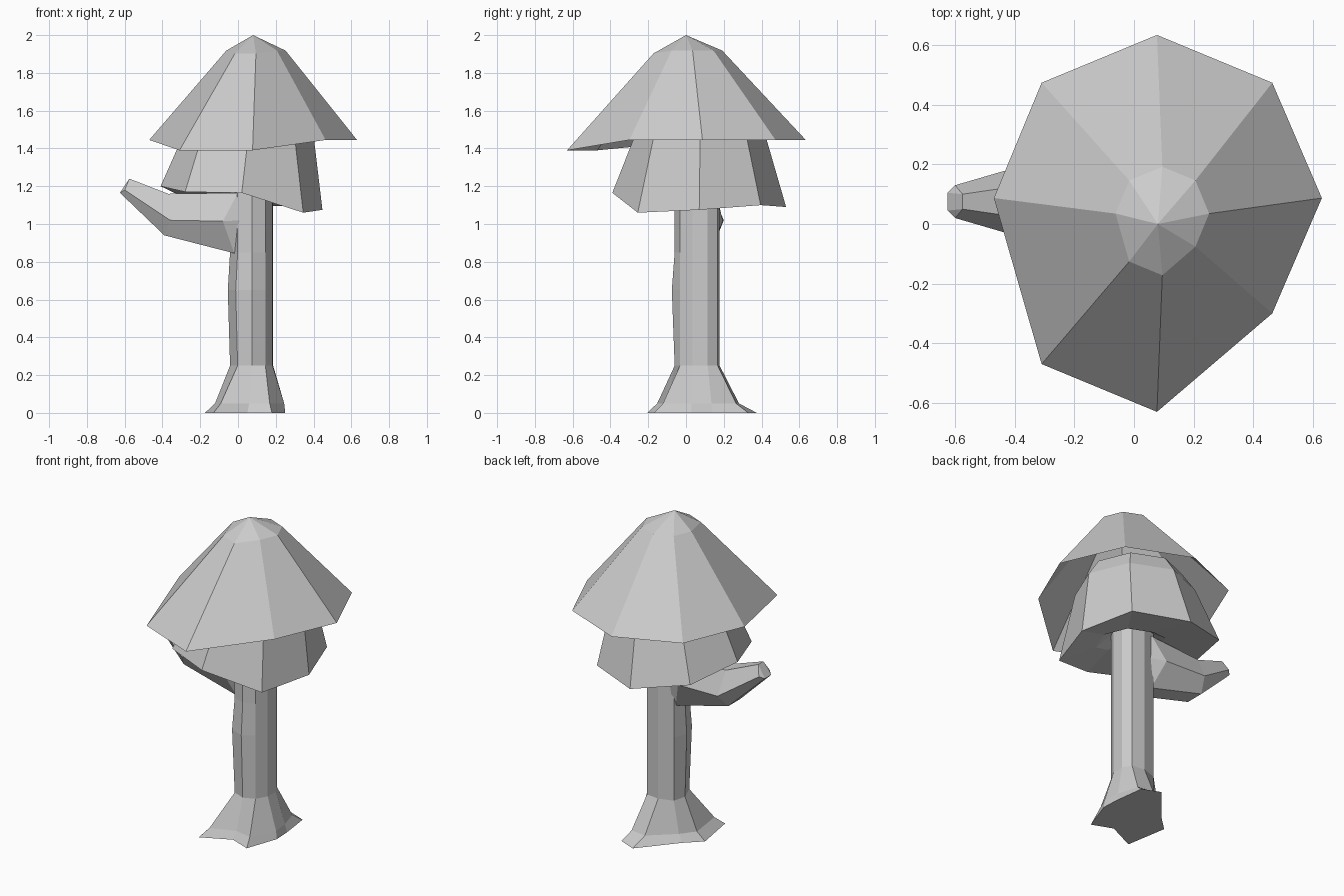
import bpy, bmesh, math
from mathutils import Vector

cube = bpy.data.objects.get("Cube")
if cube:
    bpy.data.objects.remove(cube, do_unlink=True)

grey = bpy.data.materials.new("plain_grey")
grey.use_nodes = True
colour = (0.6, 0.6, 0.6, 1)
grey.diffuse_color = colour
grey.node_tree.nodes["Principled BSDF"].inputs["Base Color"].default_value = colour


def ring(x, y, r, z, shifts={}):
    """Octagon starting at +x; z is a number or one height per corner."""
    pts = []
    for k in range(8):
        a = math.radians(45 * k)
        h = z[k] if isinstance(z, (list, tuple)) else z
        p = Vector((x + r * math.cos(a), y + r * math.sin(a), h))
        pts.append(p + Vector(shifts.get(k, (0, 0, 0))))
    return pts


def loft(name, rings, tip=None, closed=True):
    """Skin a stack of rings; the top may end in a point, the bottom may stay open."""
    bm = bmesh.new()
    loops = [[bm.verts.new(p) for p in r] for r in rings]
    n = len(loops[0])
    for low, high in zip(loops, loops[1:]):
        for i in range(n):
            j = (i + 1) % n
            bm.faces.new((low[i], low[j], high[j], high[i]))
    if closed:
        bm.faces.new(loops[0][::-1])
    if tip is None:
        bm.faces.new(loops[-1])
    else:
        v = bm.verts.new(tip)
        for i in range(n):
            bm.faces.new((loops[-1][i], loops[-1][(i + 1) % n], v))
    bmesh.ops.triangulate(bm, faces=[f for f in bm.faces if len(f.verts) > 4])
    mesh = bpy.data.meshes.new(name)
    bm.to_mesh(mesh)
    bm.free()
    mesh.materials.append(grey)
    obj = bpy.data.objects.new(name, mesh)
    bpy.context.collection.objects.link(obj)


# Trunk: nine-sided stem with uneven flared roots and a slight bulge
stem = ((.183, .035), (.186, .115), (.155, .168), (.07, .178), (-.02, .15),
        (-.042, .07), (-.002, -.03), (.075, -.06), (.145, -.032))
roots = ((.25, .03), (.245, .14), (.22, .33), (.11, .375), (-.08, .15),
         (-.175, .06), (-.13, -.205), (.05, -.12), (.18, -.17))
spread = (.92, .8, .6, .52, .6, .6, .7, .65, .65)


def level(outline, z, moved={}):
    return [Vector((x, y, z)) + Vector(moved.get(k, (0, 0, 0)))
            for k, (x, y) in enumerate(outline)]


flare = [(a[0] + (b[0] - a[0]) * s, a[1] + (b[1] - a[1]) * s)
         for a, b, s in zip(stem, roots, spread)]
bulge = {5: (-.012, 0, 0), 6: (-.01, -.012, 0), 7: (0, -.015, 0)}
loft("trunk", [level(roots, 0), level(flare, .05), level(stem, .25),
               level(stem, .65, bulge), level(stem, .85), level(stem, 1.25)])


# Bent side branch with six-sided sections
def section(y, top, side, bottom):
    """Each level is x, z, half width."""
    (xt, zt, wt), (xs, zs, ws), (xb, zb, wb) = top, side, bottom
    return [Vector(p) for p in (
        (xt, y - wt, zt), (xs, y - ws, zs), (xb, y - wb, zb),
        (xb, y + wb, zb), (xs, y + ws, zs), (xt, y + wt, zt))]


loft("branch", [
    section(.06, (.06, 1.165, .08), (.03, 1.02, .09), (.06, .84, .06)),
    section(.07, (0, 1.165, .09), (-.08, 1.015, .125), (-.02, .845, .06)),
    section(.075, (-.37, 1.16, .055), (-.36, 1.02, .125), (-.39, .94, .06)),
    section(.075, (-.575, 1.24, .025), (-.6, 1.18, .055), (-.625, 1.165, .03))])

# Lower canopy tier: hollow round the trunk, underside, wavy hem, sides, shoulder
hollow = (1.12, 1.12, 1.12, 1.16, 1.18, 1.19, 1.18, 1.12)
hem = (1.075, 1.10, 1.09, 1.15, 1.20, 1.17, 1.165, 1.06)
hem_shift = {0: (-.033, 0, 0), 4: (.03, 0, 0), 5: (.025, 0, 0)}
loft("lower_canopy", [
    ring(.073, .058, .11, 1.2), ring(.073, .058, .2, hollow),
    ring(.02, .07, .46, hem, hem_shift),
    ring(.055, .075, .345, 1.47), ring(.057, .075, .27, 1.58)])

# Upper canopy tier: hollow hood, its front hem pulled forward and down
pull = {0: (.006, 0, 0), 5: (0, -.17, -.055), 6: (0, -.17, -.055)}
crown_pull = {5: (0, -.05, -.015), 6: (0, -.05, -.015)}
loft("upper_canopy", [
    ring(.077, .087, .547, 1.445, pull),
    ring(.095, .035, .157, 1.918, crown_pull)], tip=(.08, 0, 2), closed=False)
